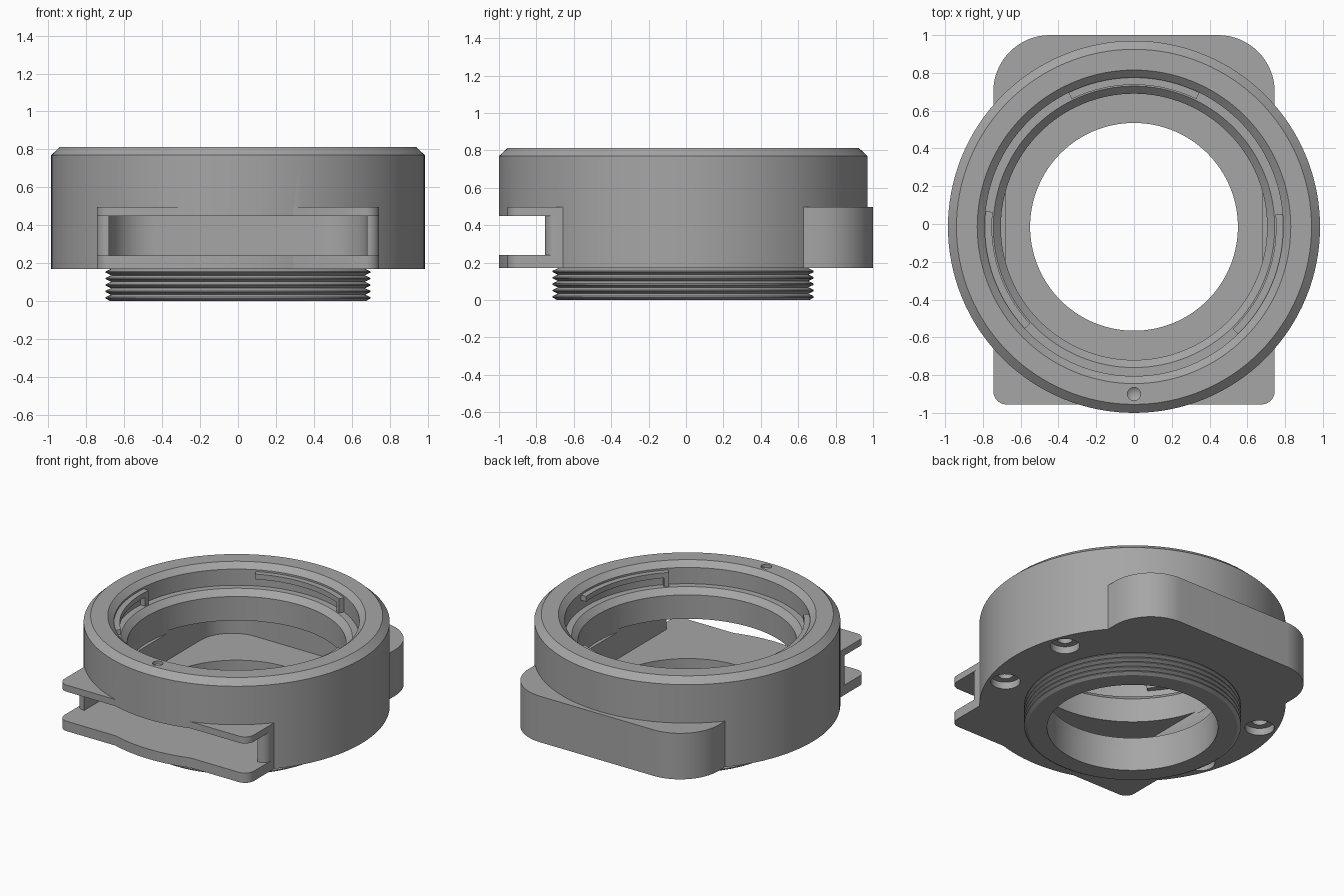
import bpy, bmesh, math

if "Cube" in bpy.data.objects:
    bpy.data.objects.remove(bpy.data.objects["Cube"])

CY = -0.015          # ring axis offset in y
SEG = 128

metal = bpy.data.materials.new("grey_metal")
metal.diffuse_color = (0.38, 0.38, 0.38, 1)
metal.use_nodes = True
metal.node_tree.nodes["Principled BSDF"].inputs["Base Color"].default_value = metal.diffuse_color


def finish(bm, name):
    bmesh.ops.remove_doubles(bm, verts=bm.verts, dist=1e-5)
    bmesh.ops.recalc_face_normals(bm, faces=bm.faces)
    me = bpy.data.meshes.new(name)
    bm.to_mesh(me)
    bm.free()
    me.materials.append(metal)
    ob = bpy.data.objects.new(name, me)
    bpy.context.collection.objects.link(ob)
    return ob


def revolve(name, profile, x=0.0, y=CY, seg=SEG):
    """Spin an (r, z) profile about a vertical axis."""
    bm = bmesh.new()
    vs = [bm.verts.new((x + r, y, z)) for r, z in profile]
    es = [bm.edges.new(p) for p in zip(vs, vs[1:])]
    bmesh.ops.spin(bm, geom=vs + es, cent=(x, y, 0), axis=(0, 0, 1),
                   angle=2 * math.pi, steps=seg)
    return finish(bm, name)


def prism(name, pts, z0, z1):
    """Extrude a flat outline from z0 to z1."""
    bm = bmesh.new()
    f = bm.faces.new([bm.verts.new((x, y, z0)) for x, y in pts])
    ext = bmesh.ops.extrude_face_region(bm, geom=[f])["geom"]
    for v in ext:
        if isinstance(v, bmesh.types.BMVert):
            v.co.z = z1
    return finish(bm, name)


def rounded(x0, x1, y0, y1, radii):
    """Rectangle outline; radii go front-left, front-right, back-right, back-left."""
    pts = []
    corners = [(x0, y0, 1, 1), (x1, y0, -1, 1), (x1, y1, -1, -1), (x0, y1, 1, -1)]
    for i, ((x, y, sx, sy), r) in enumerate(zip(corners, radii)):
        if r == 0:
            pts.append((x, y))
            continue
        for k in range(17):
            a = math.radians(180 + 90 * i + 90 * k / 16)
            pts.append((x + sx * r + r * math.cos(a), y + sy * r + r * math.sin(a)))
    return pts


def arc_band(r0, r1, a0, a1, n=20):
    ang = [math.radians(a0 + (a1 - a0) * k / n) for k in range(n + 1)]
    return ([(r1 * math.cos(a), CY + r1 * math.sin(a)) for a in ang] +
            [(r0 * math.cos(a), CY + r0 * math.sin(a)) for a in reversed(ang)])


def boolean(ob, tool, op):
    tool.hide_render = True
    m = ob.modifiers.new("bool", 'BOOLEAN')
    m.operation, m.object, m.solver = op, tool, 'EXACT'
    bpy.context.view_layer.objects.active = ob
    bpy.ops.object.modifier_apply(modifier=m.name)
    bpy.data.objects.remove(tool)


# Main ring with chamfered top
body = revolve("adapter_body", [(0, 0.17), (0.985, 0.17), (0.985, 0.77),
                                (0.94, 0.812), (0, 0.812)])

# Holder block: small corners in front, large corners behind
block = prism("holder_block", rounded(-0.745, 0.745, -0.955, 1.0,
                                      (0.07, 0.07, 0.3, 0.3)), 0.17, 0.497)
boolean(body, block, 'UNION')

# Stepped bore
bore = revolve("bore_cutter", [(0, 0.9), (0.83, 0.9), (0.83, 0.812), (0.79, 0.775),
                               (0.79, 0.66), (0.745, 0.66), (0.705, 0.62),
                               (0.705, 0.43), (0.55, 0.43), (0.55, 0.1), (0, 0.1)])
boolean(body, bore, 'DIFFERENCE')

# Filter slot cavity and open front mouth
cavity = prism("cavity_cutter", rounded(-0.68, 0.68, -1.2, 0.8,
                                        (0, 0, 0.25, 0.25)), 0.24, 0.45)
boolean(body, cavity, 'DIFFERENCE')
mouth = prism("mouth_cutter", rounded(-1.2, 1.2, -1.2, -0.66, (0, 0, 0, 0)), 0.24, 0.45)
boolean(body, mouth, 'DIFFERENCE')

# Counterbored screw holes underneath
for a in (20, 160, 200, 340):
    x = 0.87 * math.cos(math.radians(a))
    y = CY + 0.87 * math.sin(math.radians(a))
    hole = revolve("screw_cutter", [(0, 0.1), (0.095, 0.1), (0.095, 0.22), (0.05, 0.22),
                                    (0.05, 0.36), (0, 0.36)], x, y, 32)
    boolean(body, hole, 'DIFFERENCE')

# Small index dimple on the top rim
dimple = revolve("dimple_cutter", [(0, 0.9), (0.035, 0.9), (0.035, 0.79), (0, 0.765)],
                 0, -0.9, 24)
boolean(body, dimple, 'DIFFERENCE')

# Rounded posts at the slot mouth
prism("slot_post_right", rounded(0.68, 0.745, -0.755, -0.62, (0, 0.06, 0, 0)), 0.235, 0.455)
prism("slot_post_left", rounded(-0.745, -0.68, -0.755, -0.62, (0.06, 0, 0, 0)), 0.235, 0.455)

# Threaded collar below
ridges = 5
pitch = 0.17 / ridges
thread = [(0.55, 0.17), (0.55, 0.0), (0.675, 0.0)]
for i in range(ridges):
    z = i * pitch
    thread += [(0.698, z + pitch * 0.4), (0.698, z + pitch * 0.6), (0.67, z + pitch)]
revolve("threaded_collar", thread)

# Three bayonet tabs, each a thin shelf with a stop at one end
for i, (a0, a1) in enumerate(((64, 116), (174, 223), (-46, 5))):
    prism(f"bayonet_shelf_{i + 1}", arc_band(0.752, 0.80, a0, a1), 0.725, 0.762)
    prism(f"bayonet_stop_{i + 1}", arc_band(0.752, 0.80, a0, a0 + 2.5, 3), 0.655, 0.762)

# Smooth curved walls, crisp edges
for ob in bpy.context.collection.objects:
    ob.select_set(True)
bpy.context.view_layer.objects.active = body
bpy.ops.object.shade_smooth_by_angle(angle=math.radians(30))
